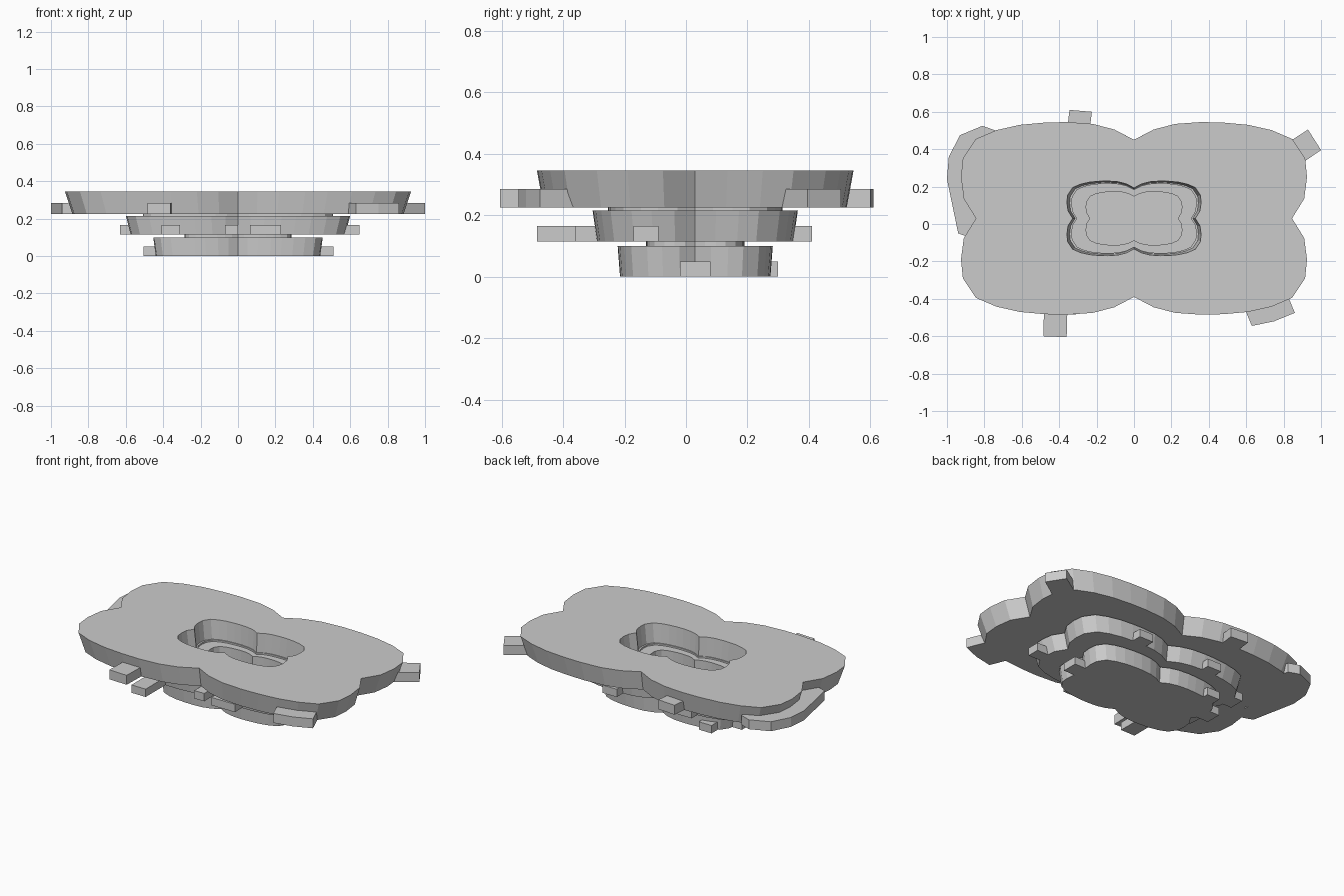
import bpy, bmesh

if "Cube" in bpy.data.objects:
    bpy.data.objects.remove(bpy.data.objects["Cube"])

CY = 0.03
# One quarter of the four-lobed outline, unit = top tier, from right cusp to back cusp
QUARTER = [(0.845, 0), (0.91, 0.105), (0.925, 0.22), (0.915, 0.32), (0.845, 0.425), (0.735, 0.472),
           (0.61, 0.5), (0.48, 0.512), (0.36, 0.515), (0.22, 0.505), (0.105, 0.475), (0, 0.42)]


def outline(s):
    q = QUARTER
    pts = q + [(-x, y) for x, y in q[-2::-1]]
    pts += [(-x, -y) for x, y in q[1:]] + [(x, -y) for x, y in q[-2:0:-1]]
    return [(x * s, y * s + CY) for x, y in pts]


def finish(name, bm):
    bmesh.ops.recalc_face_normals(bm, faces=bm.faces)
    me = bpy.data.meshes.new(name)
    bm.to_mesh(me)
    bm.free()
    ob = bpy.data.objects.new(name, me)
    bpy.context.collection.objects.link(ob)
    return ob


def ring_verts(bm, pts, z):
    return [bm.verts.new((x, y, z)) for x, y in pts]


def bridge(bm, a, b):
    n = len(a)
    for i in range(n):
        j = (i + 1) % n
        bm.faces.new((a[i], a[j], b[j], b[i]))


def tier(name, z0, z1, out0, out1, in0=None, in1=None):
    """Tapered lobed slab, with an optional lobed hole."""
    bm = bmesh.new()
    a = ring_verts(bm, outline(out0), z0)
    b = ring_verts(bm, outline(out1), z1)
    bridge(bm, a, b)
    if in0:
        c = ring_verts(bm, outline(in0), z0)
        d = ring_verts(bm, outline(in1), z1)
        bridge(bm, c, d)
        bridge(bm, a, c)
        bridge(bm, b, d)
    else:
        bm.faces.new(a)
        bm.faces.new(b)
    return finish(name, bm)


def tab(name, pts, z0, z1):
    """Flat block from a plan polygon."""
    bm = bmesh.new()
    a, b = ring_verts(bm, pts, z0), ring_verts(bm, pts, z1)
    bridge(bm, a, b)
    bm.faces.new(a)
    bm.faces.new(b)
    return finish(name, bm)


def rect(x0, x1, y0, y1):
    return [(x0, y0), (x1, y0), (x1, y1), (x0, y1)]


# Stacked tiers and the thin collars between them
tier("bottom_tier", 0, 0.10, 0.475, 0.49)
tier("lower_collar", 0.10, 0.115, 0.31, 0.31, 0.277, 0.277)
tier("middle_tier", 0.115, 0.215, 0.62, 0.648, 0.277, 0.277)
tier("upper_collar", 0.215, 0.225, 0.55, 0.55, 0.36, 0.36)
tier("top_tier", 0.225, 0.345, 0.957, 1.0, 0.372, 0.388)

# Tabs around the top tier
top_tabs = {
    "left_long": [(-0.94, -0.05), (-1.0, 0.24), (-0.99, 0.36), (-0.93, 0.475), (-0.81, 0.525),
                  (-0.74, 0.50), (-0.72, 0.42), (-0.82, 0.38), (-0.85, 0.25), (-0.80, -0.10)],
    "back": [(-0.36, 0.48), (-0.345, 0.61), (-0.225, 0.60), (-0.24, 0.48)],
    "back_right": [(0.80, 0.42), (0.93, 0.505), (1.0, 0.395), (0.86, 0.30)],
    "front_right": [(0.57, -0.40), (0.63, -0.545), (0.75, -0.52), (0.86, -0.475), (0.80, -0.33)],
    "front": [(-0.48, -0.42), (-0.485, -0.60), (-0.36, -0.605), (-0.355, -0.42)],
}
for k, p in top_tabs.items():
    tab("top_tab_" + k, p, 0.225, 0.285)

# Tabs around the middle tier
middle_tabs = {
    "front_left": rect(-0.41, -0.31, -0.485, -0.25),
    "front_centre": rect(-0.07, 0.0, -0.34, -0.22),
    "front_right": rect(0.065, 0.23, -0.36, -0.25),
    "right": rect(0.52, 0.65, -0.17, -0.09),
    "left": rect(-0.63, -0.53, 0.12, 0.22),
    "back_right": rect(0.20, 0.30, 0.30, 0.41),
    "back_left": rect(-0.32, -0.22, 0.30, 0.40),
}
for k, p in middle_tabs.items():
    tab("middle_tab_" + k, p, 0.115, 0.165)

# Tabs around the bottom tier
bottom_tabs = {
    "right": rect(0.38, 0.51, -0.02, 0.08),
    "left": rect(-0.505, -0.40, 0.06, 0.16),
    "back_left": rect(-0.39, -0.30, 0.20, 0.30),
}
for k, p in bottom_tabs.items():
    tab("bottom_tab_" + k, p, 0, 0.05)
